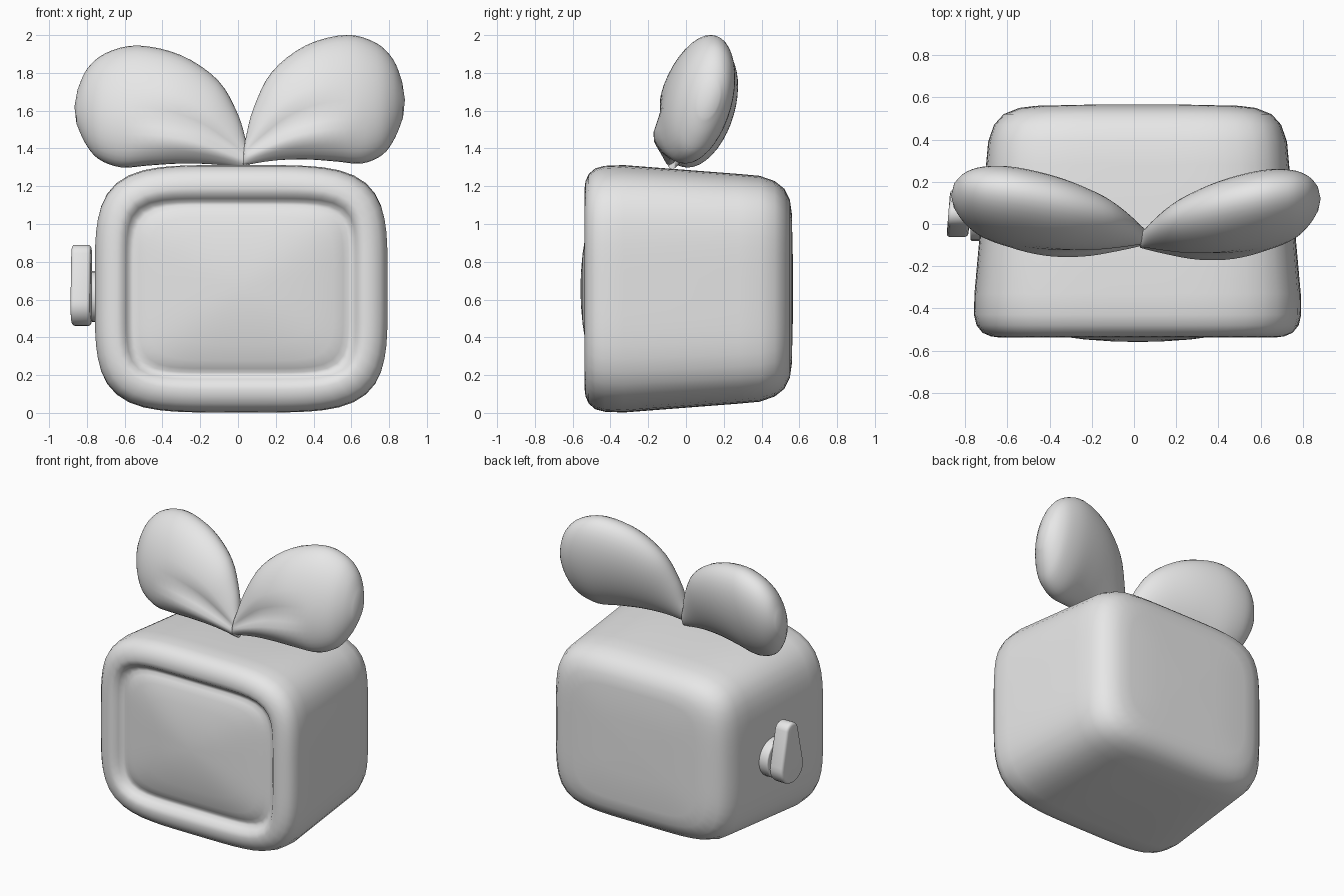
import bpy, bmesh, math
from mathutils import Vector

cube = bpy.data.objects.get("Cube")
if cube:
    bpy.data.objects.remove(cube, do_unlink=True)

grey = bpy.data.materials.new("plain grey")
grey.use_nodes = True
grey.diffuse_color = (0.8, 0.8, 0.8, 1)
grey.node_tree.nodes["Principled BSDF"].inputs["Base Color"].default_value = (0.8, 0.8, 0.8, 1)


def finish(name, bm, angle):
    bmesh.ops.recalc_face_normals(bm, faces=bm.faces[:])
    mesh = bpy.data.meshes.new(name)
    bm.to_mesh(mesh)
    bm.free()
    mesh.materials.append(grey)
    obj = bpy.data.objects.new(name, mesh)
    bpy.context.collection.objects.link(obj)
    bpy.ops.object.select_all(action='DESELECT')
    bpy.context.view_layer.objects.active = obj
    obj.select_set(True)
    bpy.ops.object.shade_smooth_by_angle(angle=math.radians(angle))


def loft(name, rings, start, end):
    """Skin closed rings and close both ends with a fan to a point."""
    bm = bmesh.new()
    loops = [[bm.verts.new(p) for p in ring] for ring in rings]
    n = len(loops[0])
    for a, b in zip(loops, loops[1:]):
        for i in range(n):
            j = (i + 1) % n
            bm.faces.new((a[i], a[j], b[j], b[i]))
    for loop, tip in ((loops[0], start), (loops[-1], end)):
        v = bm.verts.new(tip)
        for i in range(n):
            bm.faces.new((loop[i], loop[(i + 1) % n], v))
    finish(name, bm, 80)


# Body: rounded-rectangle rings from the back, around the front rim, into the domed screen
CX, CZ = 0.017, 0.657


def body_ring(y, w, h, power):
    ring = []
    for i in range(72):
        a = math.tau * i / 72
        c, s = math.cos(a), math.sin(a)
        r = (abs(c) ** power + abs(s) ** power) ** (-1 / power)
        ring.append(Vector((CX + c * r * w, y, CZ + s * r * h)))
    return ring


body_profile = [  # y, half width, half height, squareness
    (0.565, 0.25, 0.2, 5), (0.56, 0.48, 0.40, 5), (0.55, 0.56, 0.47, 5),
    (0.52, 0.635, 0.53, 5), (0.47, 0.68, 0.57, 5), (0.39, 0.708, 0.598, 4.8),
    (0.28, 0.718, 0.608, 4.7), (-0.33, 0.773, 0.655, 4.4),
    (-0.43, 0.775, 0.651, 4.3), (-0.48, 0.763, 0.638, 4.3),
    (-0.515, 0.735, 0.608, 4.4), (-0.532, 0.695, 0.57, 4.6),
    (-0.537, 0.66, 0.532, 5), (-0.53, 0.63, 0.502, 5.5),
    (-0.505, 0.608, 0.478, 6), (-0.482, 0.59, 0.46, 6),
    (-0.48, 0.568, 0.443, 6), (-0.495, 0.54, 0.422, 6),
    (-0.511, 0.49, 0.38, 5.5), (-0.53, 0.38, 0.295, 4),
    (-0.547, 0.25, 0.19, 3), (-0.556, 0.12, 0.09, 2.5),
]
rings = [body_ring(*row) for row in body_profile]
loft("body", rings, (CX, 0.567, CZ), (CX, -0.559, CZ))

# Ears: puffy leaves swept from a narrow shared root to a round tip
ear_stations = [  # upper x, upper z, lower x, lower z, centre y, half thickness
    (0.045, 1.43, 0.06, 1.29, -0.06, 0.035), (0.0, 1.58, -0.12, 1.315, -0.035, 0.08),
    (-0.105, 1.76, -0.30, 1.32, 0.0, 0.132), (-0.30, 1.893, -0.47, 1.31, 0.04, 0.17),
    (-0.53, 1.945, -0.62, 1.30, 0.08, 0.178), (-0.70, 1.905, -0.74, 1.345, 0.107, 0.155),
    (-0.80, 1.82, -0.81, 1.43, 0.125, 0.11), (-0.85, 1.71, -0.855, 1.53, 0.135, 0.055),
]


def spline(rows, steps):
    """Smooth interpolation through the given rows."""
    out = []
    for k in range(len(rows) - 1):
        p0, p1 = rows[max(k - 1, 0)], rows[k]
        p2, p3 = rows[k + 1], rows[min(k + 2, len(rows) - 1)]
        for s in range(steps):
            t = s / steps
            out.append([b + 0.5 * t * (c - a + t * (2 * a - 5 * b + 4 * c - d
                        + t * (3 * (b - c) + d - a))) for a, b, c, d in zip(p0, p1, p2, p3)])
    return out + [list(rows[-1])]


def ear(name, place):
    rings = []
    rows = spline(ear_stations, 4)
    for k, (ux, uz, lx, lz, y, thick) in enumerate(rows):
        fold = 0.022 * math.sin(math.pi * min(1, k / (0.55 * len(rows))))
        ring = []
        for i in range(40):
            a = math.tau * i / 40
            v, d = math.cos(a), math.sin(a)
            lean = 0.2 * v * (uz - lz) / 2
            # soft crease along the lower front
            crease = fold * math.exp(-((v + 0.15) / 0.2) ** 2)
            crease -= fold * math.exp(-((v + 0.55) / 0.25) ** 2)
            dy = d * thick + (crease if d < 0 else 0)
            ring.append(place(Vector(((ux + lx) / 2 + v * (ux - lx) / 2, y + lean + dy,
                                      (uz + lz) / 2 + v * (uz - lz) / 2))))
        rings.append(ring)
    loft(name, rings, place(Vector((0.065, -0.06, 1.35))), place(Vector((-0.866, 0.135, 1.62))))


ear("right_ear", lambda p: p)
ear("left_ear", lambda p: Vector((0.055 - 0.925 * (p.x - 0.03), p.y - 0.015, 1.31 + (p.z - 1.29) * 1.055)))


# Side knob: a round hub with a tapered, slightly turned handle on it
def side_plate(name, outline, x_out, x_in, bevel, turn):
    bm = bmesh.new()
    face = bm.faces.new([bm.verts.new((x_out, y, z)) for y, z in outline])
    res = bmesh.ops.extrude_face_region(bm, geom=[face])
    moved = [g for g in res["geom"] if isinstance(g, bmesh.types.BMVert)]
    bmesh.ops.translate(bm, verts=moved, vec=(x_in - x_out, 0, 0))
    rim = [e for e in bm.edges if abs(e.verts[0].co.x - e.verts[1].co.x) < 1e-5]
    bmesh.ops.bevel(bm, geom=rim, offset=bevel, segments=3, profile=0.5, affect='EDGES')
    for v in bm.verts:
        v.co.x += turn * (v.co.y - outline[0][0])
    finish(name, bm, 40)


def arc(y, z, r, start, stop, n):
    return [(y + r * math.cos(math.radians(start + (stop - start) * i / n)),
             z + r * math.sin(math.radians(start + (stop - start) * i / n))) for i in range(n + 1)]


side_plate("knob_hub", arc(0.055, 0.615, 0.135, 0, 345, 23), -0.775, -0.69, 0.008, 0)
handle = arc(0.05, 0.572, 0.112, -195, 15, 14) + arc(0.05, 0.83, 0.06, 15, 165, 10)
side_plate("knob_handle", handle, -0.888, -0.785, 0.018, 0.08)
